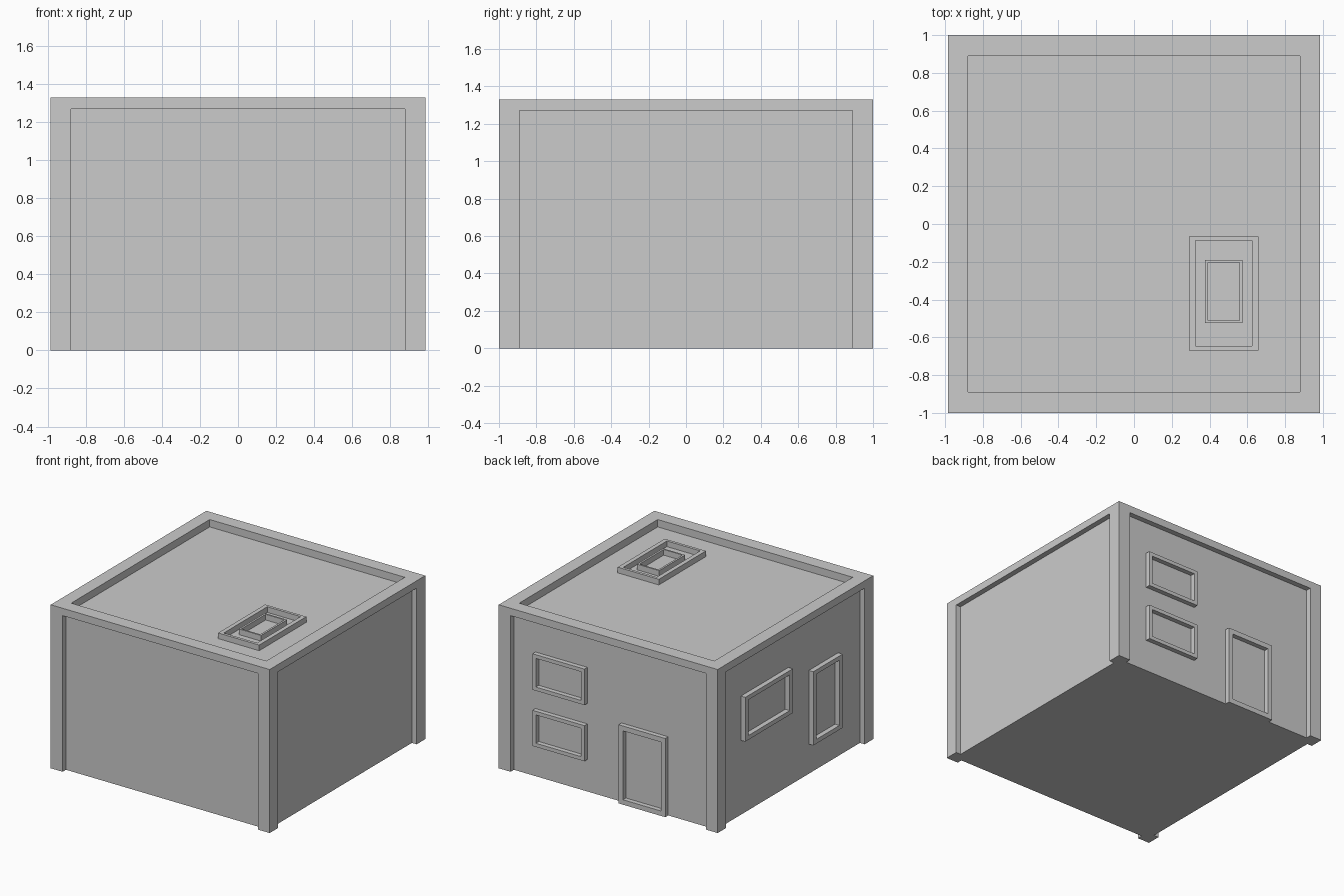
import bpy, bmesh
from mathutils import Matrix, Vector

if "Cube" in bpy.data.objects:
    bpy.data.objects.remove(bpy.data.objects["Cube"])

HX, HY, H = 0.985, 1.0, 1.33      # half width, half depth, height
POST, REC, ROOF = 0.107, 0.043, 1.27


def finish(name, bm):
    bmesh.ops.recalc_face_normals(bm, faces=bm.faces)
    me = bpy.data.meshes.new(name)
    bm.to_mesh(me)
    bm.free()
    ob = bpy.data.objects.new(name, me)
    bpy.context.collection.objects.link(ob)
    return ob


def box(name, lo, hi):
    lo, hi = Vector(lo), Vector(hi)
    bm = bmesh.new()
    bmesh.ops.create_cube(bm, size=1, matrix=Matrix.Translation((lo + hi) / 2)
                          @ Matrix.Diagonal((*(hi - lo), 1)))
    return finish(name, bm)


def frame(name, place, a, b, width, depth):
    """Rectangular ring from corner a to corner b; place(u, v, n) maps to space."""
    wu, wv = width
    outer = [(a[0], a[1]), (b[0], a[1]), (b[0], b[1]), (a[0], b[1])]
    inner = [(a[0] + wu, a[1] + wv), (b[0] - wu, a[1] + wv),
             (b[0] - wu, b[1] - wv), (a[0] + wu, b[1] - wv)]
    bm = bmesh.new()
    loops = [[bm.verts.new(place(u, v, n)) for u, v in ring]
             for ring, n in ((outer, 0), (outer, depth), (inner, depth), (inner, 0))]
    for k in range(4):
        p, q = loops[k], loops[(k + 1) % 4]
        for i in range(4):
            j = (i + 1) % 4
            bm.faces.new((p[i], p[j], q[j], q[i]))
    return finish(name, bm)


# Main block with recessed wall panels and sunken roof
body = box("building_body", (-HX, -HY, 0), (HX, HY, H))
px, py = HX - POST, HY - POST - 0.003
cutters = [box("roof_cutter", (-px, -py, ROOF), (px, py, H + 0.2))]
for s in (-1, 1):
    x0, x1 = sorted((s * (HX - REC), s * (HX + 0.2)))
    y0, y1 = sorted((s * (HY - REC), s * (HY + 0.2)))
    cutters.append(box("side_cutter", (x0, -py, -0.2), (x1, py, ROOF)))
    cutters.append(box("end_cutter", (-px, y0, -0.2), (px, y1, ROOF)))
bpy.context.view_layer.objects.active = body
for c in cutters:
    c.hide_render = True
    mod = body.modifiers.new("recess", 'BOOLEAN')
    mod.operation, mod.solver, mod.object = 'DIFFERENCE', 'EXACT', c
    bpy.ops.object.modifier_apply(modifier=mod.name)
    bpy.data.objects.remove(c)


# Surfaces that carry frames
def back(u, v, n):
    return (u, HY - REC + n, v)


def left(u, v, n):
    return (-HX + REC - n, u, v)


def roof(u, v, n):
    return (u, v, ROOF + n)


# Door and window frames, skylight curb and inner box
for name, place, a, b, width, depth in (
    ("door_frame", back, (-0.51, 0), (-0.09, 0.64), (0.04, 0.04), 0.038),
    ("upper_back_window", back, (0.217, 0.717), (0.685, 1.01), (0.03, 0.03), 0.038),
    ("lower_back_window", back, (0.217, 0.26), (0.685, 0.55), (0.03, 0.03), 0.038),
    ("wide_side_window", left, (0.03, 0.605), (0.64, 0.965), (0.04, 0.035), 0.04),
    ("tall_side_window", left, (-0.61, 0.24), (-0.234, 0.84), (0.04, 0.035), 0.04),
    ("skylight_curb", roof, (0.29, -0.67), (0.66, -0.065), (0.035, 0.023), 0.046),
    ("skylight_inner_frame", roof, (0.375, -0.525), (0.575, -0.19), (0.016, 0.013), 0.046),
):
    frame(name, place, a, b, width, depth)
